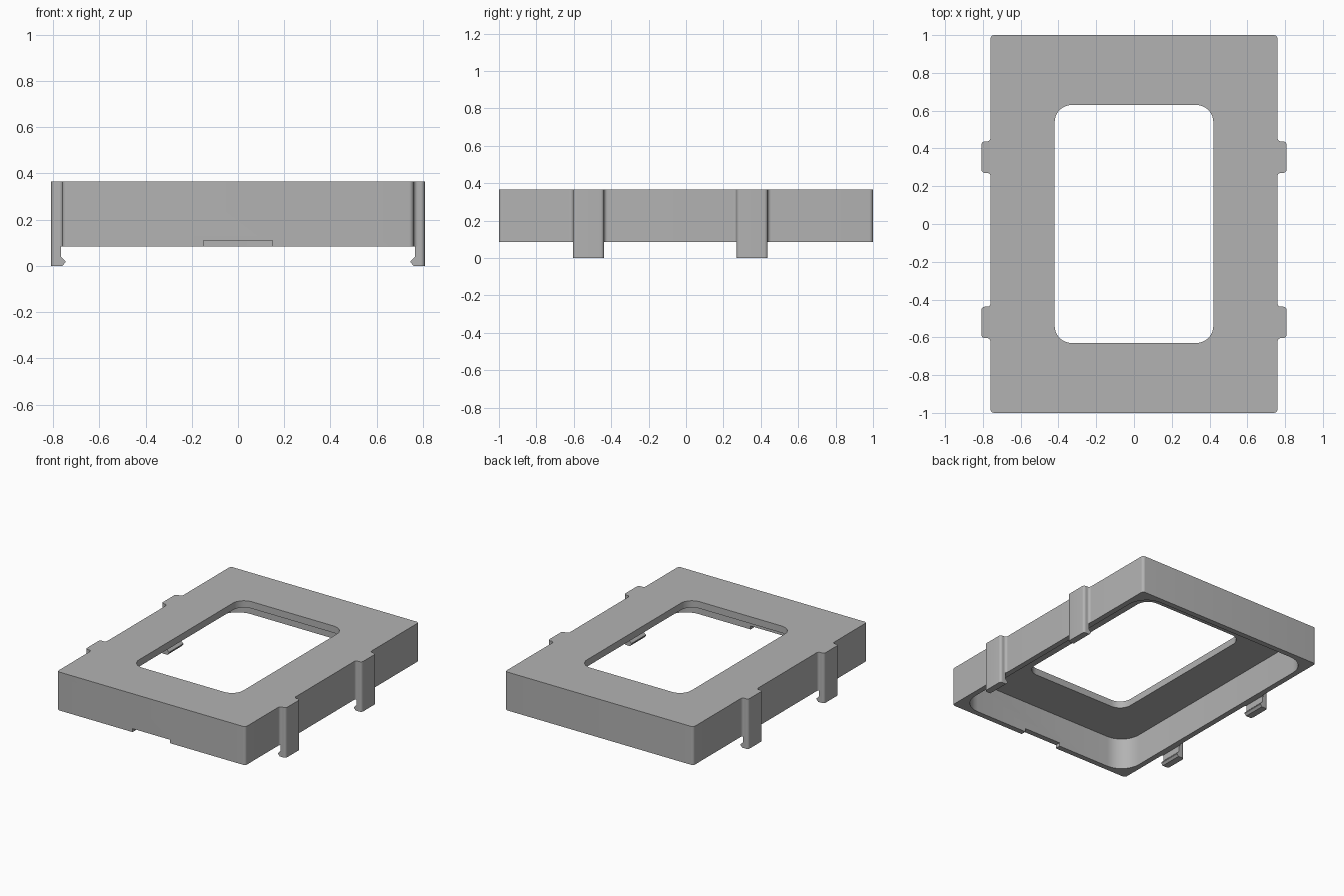
import bpy
import bmesh
from math import cos, sin, pi

cube = bpy.data.objects.get("Cube")
if cube:
    bpy.data.objects.remove(cube)

grey = bpy.data.materials.new("plain grey")
grey.use_nodes = True
COLOUR = (0.45, 0.45, 0.45, 1)
grey.diffuse_color = COLOUR
grey.node_tree.nodes["Principled BSDF"].inputs["Base Color"].default_value = COLOUR

BOTTOM, LEDGE, TOP = 0.085, 0.315, 0.365
HALF_X, HALF_Y = 0.76, 1.0


def arc(cx, cy, r, start, end, steps=8):
    """Points on an arc, angles in quarter turns."""
    angles = [(start + (end - start) * i / steps) * pi / 2 for i in range(steps + 1)]
    return [(cx + r * cos(a), cy + r * sin(a)) for a in angles]


def rounded_rect(hx, hy, r):
    points = []
    for q, (sx, sy) in enumerate([(1, 1), (-1, 1), (-1, -1), (1, -1)]):
        points += arc(sx * (hx - r), sy * (hy - r), r, q, q + 1)
    return points


def loft(name, loops, closed=False):
    """Skin a list of 3D loops; closed joins last to first, else ends are capped."""
    bm = bmesh.new()
    rings = [[bm.verts.new(p) for p in loop] for loop in loops]
    pairs = list(zip(rings, rings[1:]))
    if closed:
        pairs.append((rings[-1], rings[0]))
    else:
        bm.faces.new(rings[0])
        bm.faces.new(rings[-1])
    for a, b in pairs:
        for i in range(len(a)):
            j = (i + 1) % len(a)
            bm.faces.new((a[i], a[j], b[j], b[i]))
    bmesh.ops.recalc_face_normals(bm, faces=bm.faces)
    mesh = bpy.data.meshes.new(name)
    bm.to_mesh(mesh)
    bm.free()
    mesh.materials.append(grey)
    obj = bpy.data.objects.new(name, mesh)
    bpy.context.collection.objects.link(obj)
    return obj


def smooth(obj):
    bpy.ops.object.select_all(action="DESELECT")
    obj.select_set(True)
    bpy.context.view_layer.objects.active = obj
    bpy.ops.object.shade_smooth_by_angle(angle=pi / 6)


def at_height(points, z):
    return [(x, y, z) for x, y in points]


# Hollow frame: outer wall, window in the top plate, and open cavity below
outer = rounded_rect(HALF_X, HALF_Y, 0.02)
window = rounded_rect(0.42, 0.63, 0.09)
cavity = rounded_rect(HALF_X - 0.04, HALF_Y - 0.04, 0.15)
frame = loft("frame", [
    at_height(outer, BOTTOM), at_height(outer, TOP),
    at_height(window, TOP), at_height(window, LEDGE),
    at_height(cavity, LEDGE), at_height(cavity, BOTTOM),
], closed=True)

# Shallow notch under the front wall
bpy.ops.mesh.primitive_cube_add(size=1, location=(0, -HALF_Y, BOTTOM))
cutter = bpy.context.object
cutter.name = "notch_cutter"
cutter.scale = (0.3, 0.2, 0.05)
cutter.data.materials.append(grey)
cut = frame.modifiers.new("notch", "BOOLEAN")
cut.operation = "DIFFERENCE"
cut.solver = "EXACT"
cut.object = cutter
bpy.context.view_layer.objects.active = frame
bpy.ops.object.modifier_apply(modifier=cut.name)
bpy.data.objects.remove(cutter)
smooth(frame)

# Snap clips: filleted rib on the wall, leg below it, hook at the tip
OUT, INNER, HALF_W, R = 0.808, 0.765, 0.083, 0.018
for place, y in (("front", -0.521), ("back", 0.354)):
    low, high = y - HALF_W, y + HALF_W
    tip = arc(OUT - R, low + R, R, 3, 4) + arc(OUT - R, high - R, R, 0, 1)
    rib = (arc(HALF_X + R, low - R, R, 2, 1) + tip
           + arc(HALF_X + R, high + R, R, 3, 2))
    leg = [(INNER, low)] + tip + [(INNER, high)]
    hook = [(INNER, 0), (0.76, 0), (0.747, 0.015), (0.747, 0.022), (INNER, 0.04)]
    parts = [
        loft(place + "_clip_rib", [at_height(rib, BOTTOM), at_height(rib, TOP)]),
        loft(place + "_clip_leg", [at_height(leg, 0), at_height(leg, BOTTOM)]),
        loft(place + "_clip_hook", [[(x, e, z) for x, z in hook] for e in (low, high)]),
    ]
    for part in parts:
        part.modifiers.new("both sides", "MIRROR")
        smooth(part)
